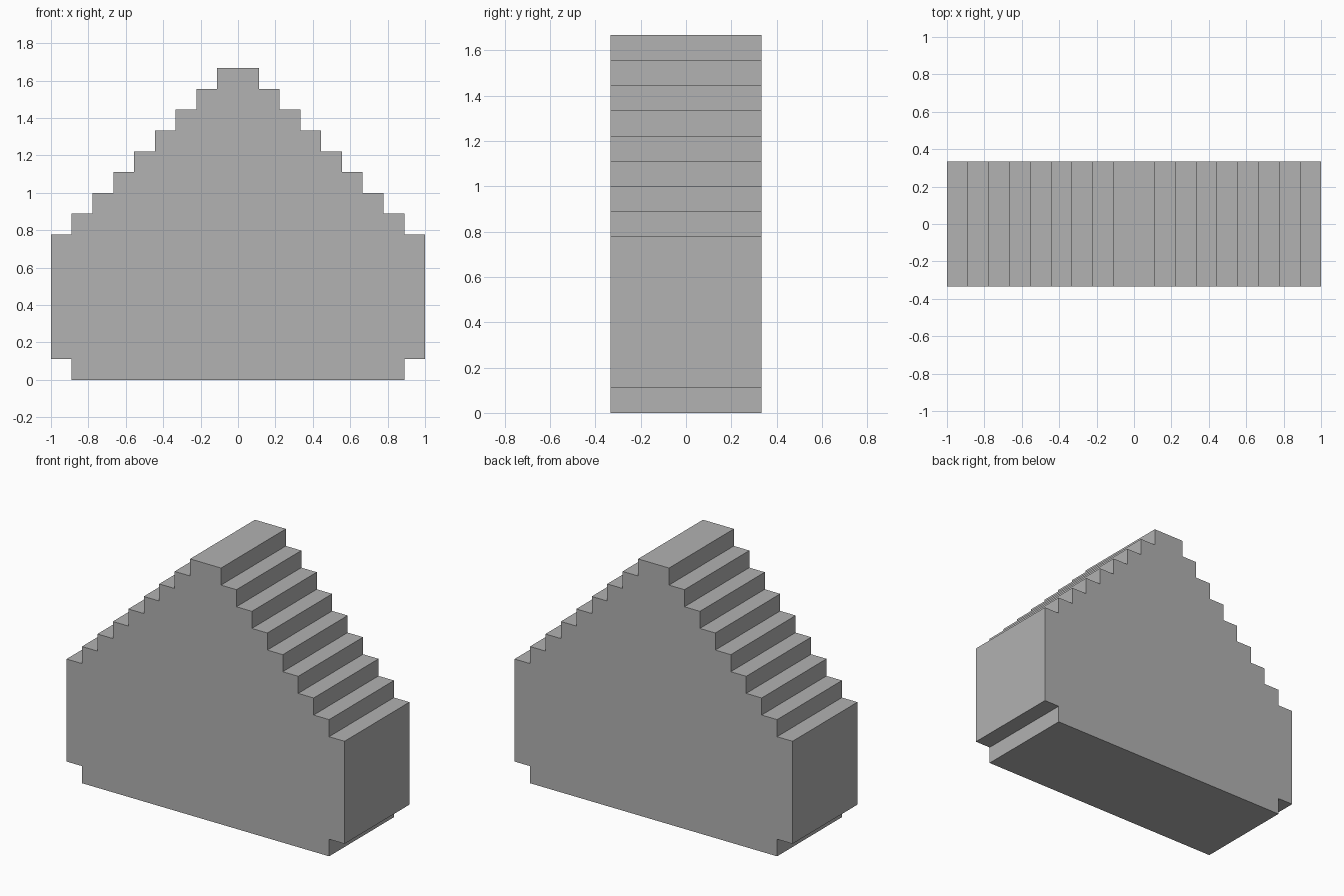
import bpy
import bmesh

cube = bpy.data.objects.get("Cube")
if cube:
    bpy.data.objects.remove(cube, do_unlink=True)

UNIT = 1 / 9        # one step of the gable
DEPTH = 6 * UNIT
STEPS = 8

grey = bpy.data.materials.new("plain grey")
grey.use_nodes = True
colour = (0.445, 0.445, 0.445, 1)
grey.diffuse_color = colour
grey.node_tree.nodes["Principled BSDF"].inputs["Base Color"].default_value = colour

# Right half of the outline: recessed foot, tall wall, then regular steps
half = [(8, 0), (8, 1), (9, 1), (9, 7)]
for i in range(STEPS):
    half += [(STEPS - i, 7 + i), (STEPS - i, 8 + i)]
outline = half + [(-x, z) for x, z in reversed(half)]

# Extrude the mirrored outline from front to back
bm = bmesh.new()
front = bm.faces.new([bm.verts.new((x * UNIT, -DEPTH / 2, z * UNIT)) for x, z in outline])
result = bmesh.ops.extrude_face_region(bm, geom=[front], use_keep_orig=True)
back_verts = [g for g in result["geom"] if isinstance(g, bmesh.types.BMVert)]
bmesh.ops.translate(bm, verts=back_verts, vec=(0, DEPTH, 0))
bmesh.ops.recalc_face_normals(bm, faces=bm.faces)

mesh = bpy.data.meshes.new("stepped_gable_block")
bm.to_mesh(mesh)
bm.free()
mesh.materials.append(grey)
block = bpy.data.objects.new("stepped_gable_block", mesh)
bpy.context.collection.objects.link(block)
